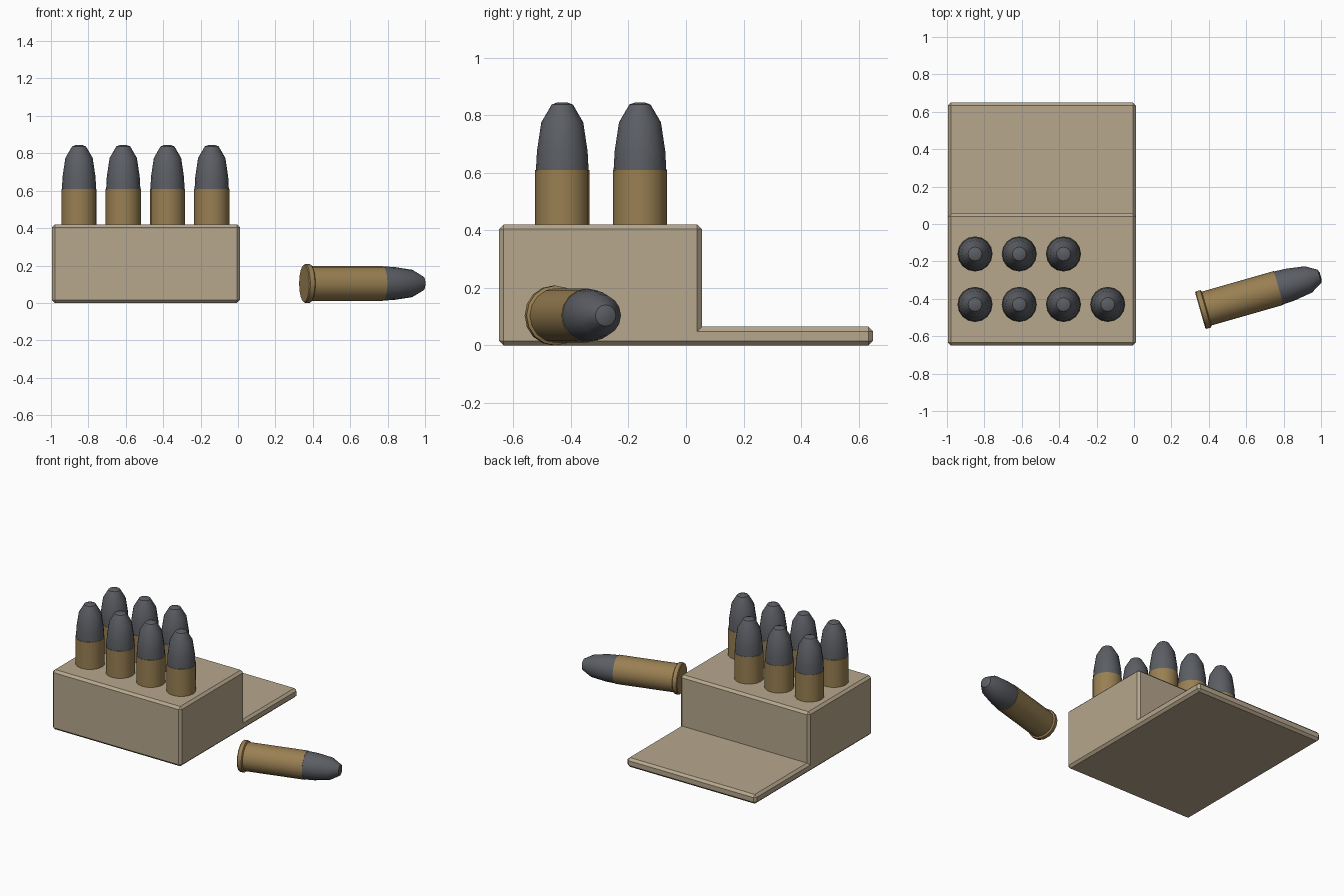
import bpy, bmesh, math
from mathutils import Matrix

if "Cube" in bpy.data.objects:
    bpy.data.objects.remove(bpy.data.objects["Cube"])


def material(name, rgb):
    m = bpy.data.materials.new(name)
    m.diffuse_color = (*rgb, 1)
    m.use_nodes = True
    m.node_tree.nodes["Principled BSDF"].inputs["Base Color"].default_value = m.diffuse_color
    return m


CARD = material("tan cardboard", (0.47, 0.385, 0.265))
BRASS = material("brass", (0.32, 0.215, 0.085))
LEAD = material("grey lead", (0.105, 0.112, 0.127))


def block(name, lo, hi, bevel):
    """Chamfered box between two corners."""
    bm = bmesh.new()
    bmesh.ops.create_cube(bm, size=1)
    for v in bm.verts:
        v.co = [lo[i] + (v.co[i] + 0.5) * (hi[i] - lo[i]) for i in range(3)]
    bmesh.ops.bevel(bm, geom=bm.edges[:], offset=bevel, segments=1, affect='EDGES')
    me = bpy.data.meshes.new(name)
    bm.to_mesh(me)
    bm.free()
    me.materials.append(CARD)
    ob = bpy.data.objects.new(name, me)
    bpy.context.collection.objects.link(ob)
    return ob


def lathe(name, profile, mat, sides=16):
    """Revolve (radius, height) points around z, capping both ends."""
    bm = bmesh.new()
    rings = [[bm.verts.new((r * math.cos(a), r * math.sin(a), z))
              for a in (2 * math.pi * k / sides for k in range(sides))]
             for r, z in profile]
    for lower, upper in zip(rings, rings[1:]):
        for k in range(sides):
            n = (k + 1) % sides
            bm.faces.new((lower[k], lower[n], upper[n], upper[k]))
    bm.faces.new(rings[0][::-1])
    bm.faces.new(rings[-1])
    me = bpy.data.meshes.new(name)
    bm.to_mesh(me)
    bm.free()
    me.materials.append(mat)
    me.shade_smooth()
    me.set_sharp_from_angle(angle=math.radians(30))
    return me


# Box body and the opened flap lying behind it
block("box_body", (-0.995, -0.65, 0), (0.01, 0.055, 0.42), 0.016)
block("box_flap", (-0.995, -0.04, 0), (0.01, 0.65, 0.065), 0.016)

# Cartridge meshes: rimmed case and blunt bullet, shared by all copies
J = 0.436
case = lathe("case", [(0.099, 0), (0.104, 0.005), (0.104, 0.03), (0.094, 0.036),
                      (0.094, J)], BRASS)
bullet = lathe("bullet", [(0.0915, J - 0.02), (0.0915, J), (0.088, J + 0.065),
                          (0.073, J + 0.165), (0.037, J + 0.227), (0.018, J + 0.234)], LEAD)


def cartridge(tag, matrix):
    for part, me in (("case", case), ("bullet", bullet)):
        ob = bpy.data.objects.new(f"{part}_{tag}", me)
        ob.matrix_world = matrix
        bpy.context.collection.objects.link(ob)


# Standing cartridges: full front row, one missing in the back row
for row, (y, count) in enumerate(((-0.43, 4), (-0.16, 3))):
    for col in range(count):
        cartridge(f"standing_{row}_{col}",
                  Matrix.Translation((-0.85 + 0.2365 * col, y, 0.61 - J)))

# Loose cartridge lying beside the box
cartridge("loose", Matrix.Translation((0.354, -0.462, 0.104))
          @ Matrix.Rotation(math.radians(16), 4, 'Z')
          @ Matrix.Rotation(math.radians(90), 4, 'Y'))
